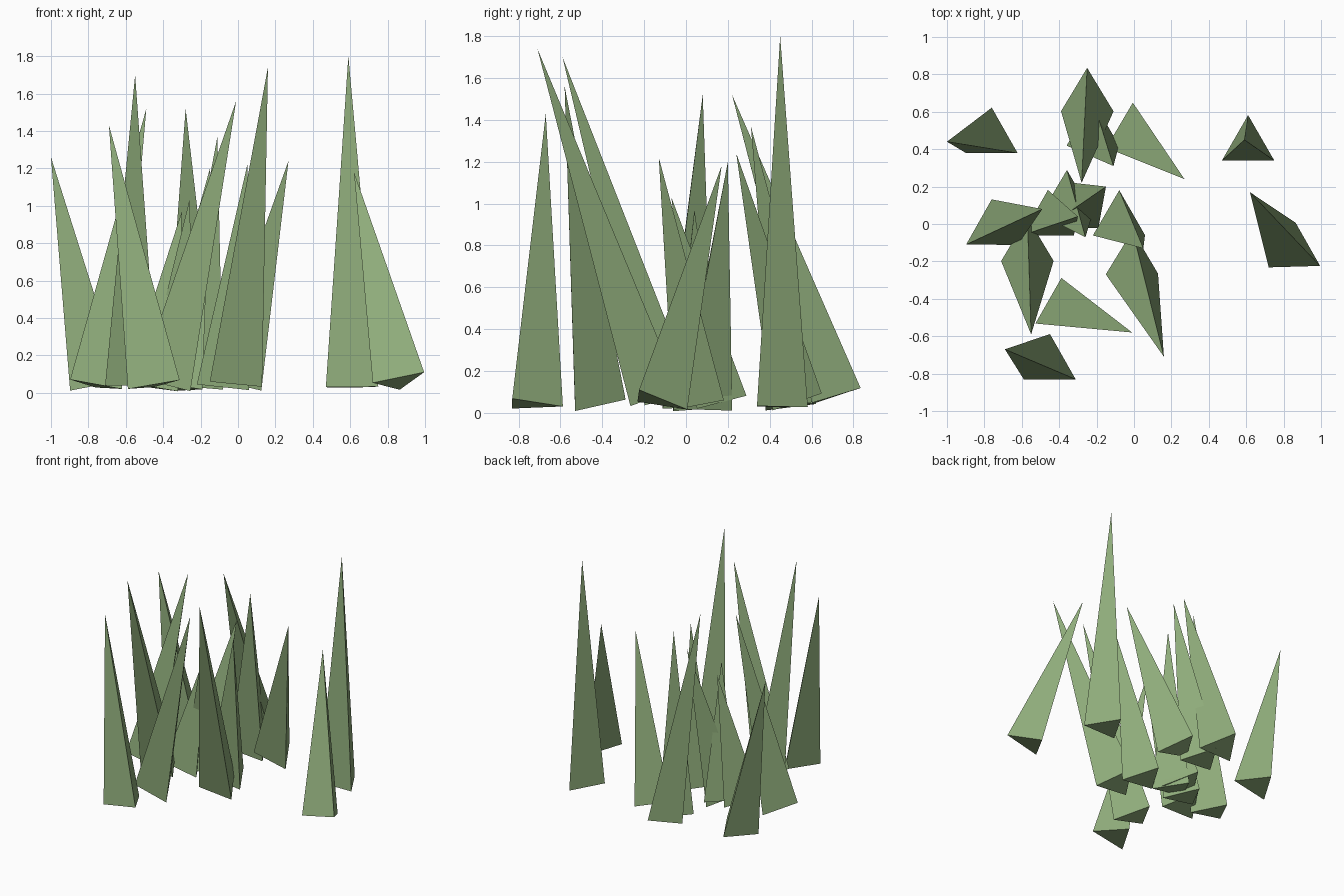
import bpy
import bmesh
from math import sin, cos, tau
from mathutils import Vector

cube = bpy.data.objects.get("Cube")
if cube:
    bpy.data.objects.remove(cube, do_unlink=True)

# Grass colour
green = bpy.data.materials.new("grass green")
green.use_nodes = True
colour = (0.28, 0.42, 0.20, 1)
green.diffuse_color = colour
bsdf = next(n for n in green.node_tree.nodes if n.type == "BSDF_PRINCIPLED")
bsdf.inputs["Base Color"].default_value = colour

RADIUS = 0.162


def blade(name, root, tip):
    """Three-sided spike whose base is square to its leaning axis."""
    root, tip = Vector(root), Vector(tip)
    axis = tip - root
    lean = Vector((0, 0, 1)).rotation_difference(axis)
    bm = bmesh.new()
    base = []
    for i in range(3):
        a = tau * i / 3
        corner = Vector((-sin(a), cos(a), 0)) * RADIUS
        base.append(bm.verts.new(root + lean @ corner))
    top = bm.verts.new(tip)
    bm.faces.new(base)
    for i in range(3):
        bm.faces.new((base[i], base[(i + 1) % 3], top))
    bmesh.ops.recalc_face_normals(bm, faces=bm.faces)
    mesh = bpy.data.meshes.new(name)
    bm.to_mesh(mesh)
    bm.free()
    mesh.materials.append(green)
    bpy.context.collection.objects.link(bpy.data.objects.new(name, mesh))


# Root centre and tip of every blade in the tuft
blades = [
    ((-.76, .46, .04), (-1.0, .44, 1.26)),
    ((-.45, -.75, .04), (-.69, -.67, 1.43)),
    ((-.57, -.12, .06), (-.55, -.59, 1.70)),
    ((-.76, -.03, .04), (-.49, .08, 1.52)),
    ((-.25, .68, .07), (-.28, .22, 1.52)),
    ((-.39, -.45, .05), (-.01, -.58, 1.56)),
    ((-.01, -.19, .07), (.16, -.71, 1.74)),
    ((-.01, .49, .06), (.27, .24, 1.24)),
    ((.61, .42, .03), (.59, .45, 1.80)),
    ((.86, -.15, .06), (.62, .17, 1.18)),
    ((-.22, .50, .04), (-.11, .31, 1.37)),
    ((-.33, .06, .03), (-.15, .20, 1.20)),
    ((-.36, .13, .05), (-.26, -.07, 1.03)),
    ((-.08, .02, .04), (.05, -.13, 1.22)),
    ((-.46, .02, .03), (-.30, .04, .97)),
]
for number, (root, tip) in enumerate(blades, 1):
    blade(f"grass_blade_{number}", root, tip)
